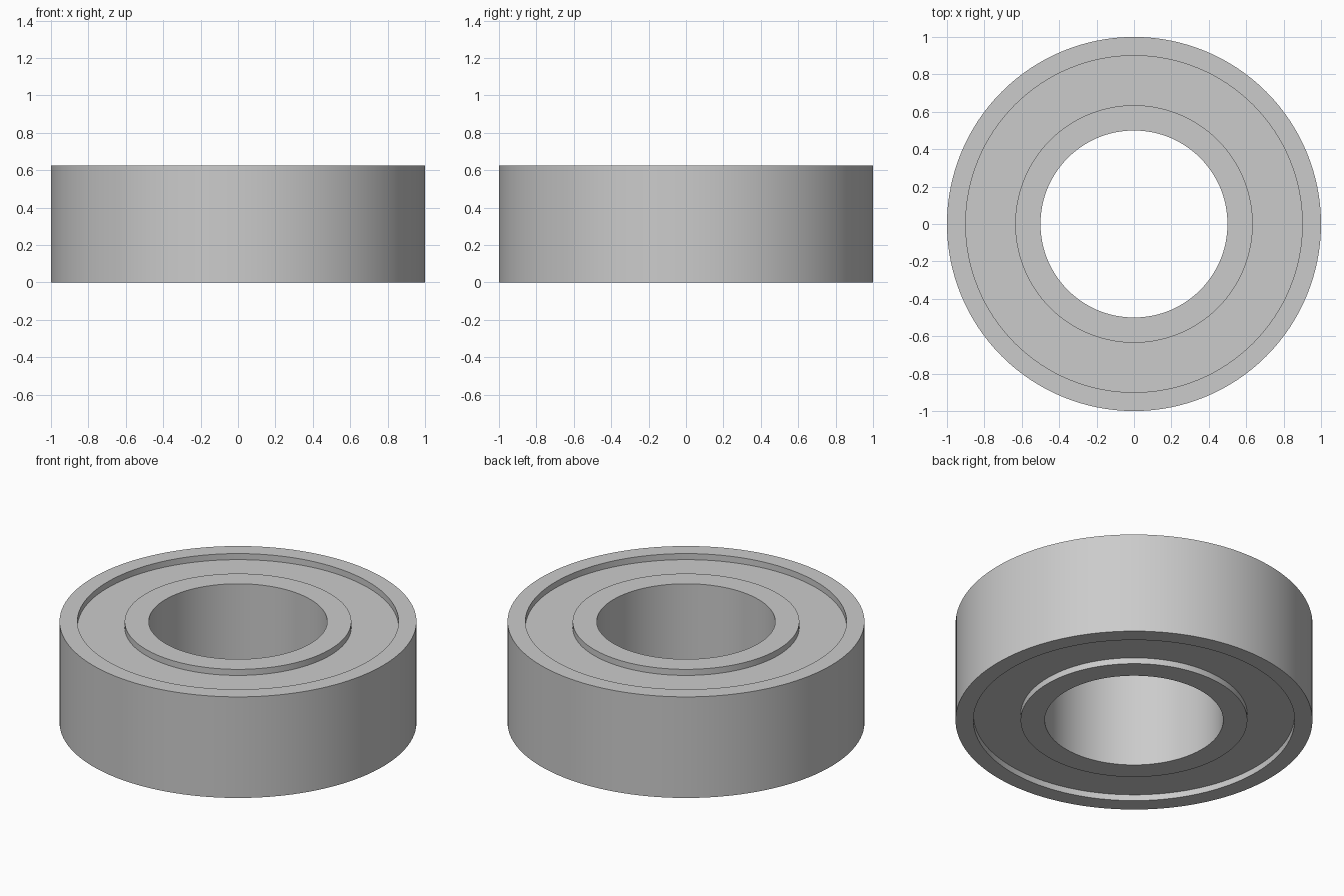
import bpy
import bmesh
import math

SEGMENTS = 128
HEIGHT = 0.625
RECESS = 0.0375

cube = bpy.data.objects.get("Cube")
if cube:
    bpy.data.objects.remove(cube, do_unlink=True)

# Single plain steel colour
steel = bpy.data.materials.new("steel_grey")
colour = (0.6, 0.6, 0.6, 1.0)
steel.diffuse_color = colour
steel.use_nodes = True
steel.node_tree.nodes["Principled BSDF"].inputs["Base Color"].default_value = colour


def lathe_ring(name, inner, outer, bottom, top):
    """Spin a rectangular cross-section into a closed ring."""
    bm = bmesh.new()
    corners = [(inner, bottom), (outer, bottom), (outer, top), (inner, top)]
    verts = [bm.verts.new((r, 0, z)) for r, z in corners]
    edges = [bm.edges.new((verts[i], verts[(i + 1) % 4])) for i in range(4)]
    bmesh.ops.spin(bm, geom=verts + edges, cent=(0, 0, 0), axis=(0, 0, 1),
                   angle=math.tau, steps=SEGMENTS, use_duplicate=False)
    bmesh.ops.remove_doubles(bm, verts=bm.verts, dist=0.0001)
    bmesh.ops.recalc_face_normals(bm, faces=bm.faces)
    mesh = bpy.data.meshes.new(name)
    bm.to_mesh(mesh)
    bm.free()
    mesh.materials.append(steel)
    obj = bpy.data.objects.new(name, mesh)
    bpy.context.collection.objects.link(obj)
    bpy.ops.object.select_all(action="DESELECT")
    obj.select_set(True)
    bpy.context.view_layer.objects.active = obj
    bpy.ops.object.shade_smooth_by_angle(angle=math.radians(30))
    return obj


# Outer and inner races, with a recessed shield closing the gap between them
lathe_ring("outer_race", 0.9, 1.0, 0, HEIGHT)
lathe_ring("inner_race", 0.5, 0.635, 0, HEIGHT)
lathe_ring("shield", 0.635, 0.9, RECESS, HEIGHT - RECESS)
